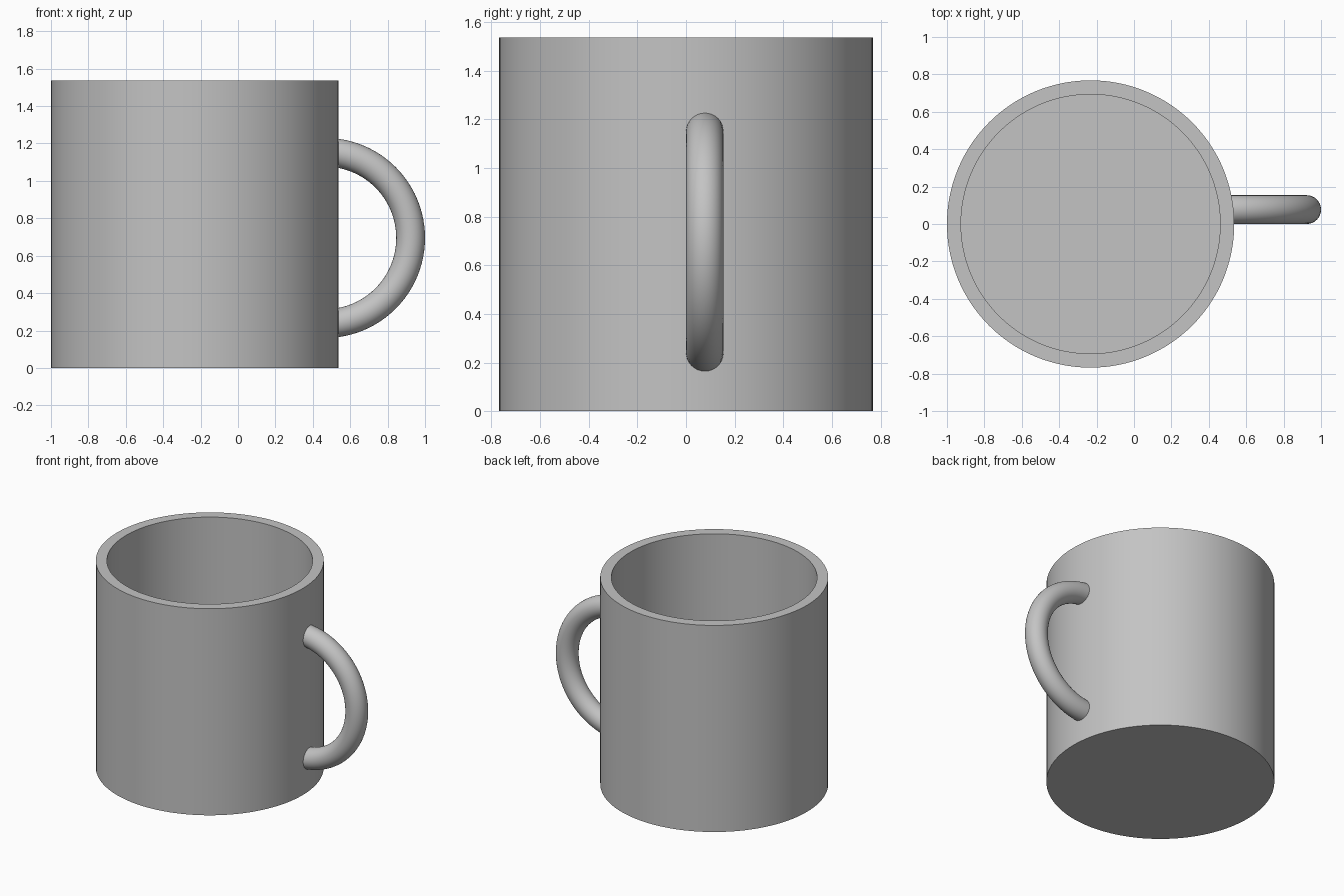
import bpy
import math
from mathutils import Matrix, Vector

cube = bpy.data.objects.get("Cube")
if cube:
    bpy.data.objects.remove(cube, do_unlink=True)

# Dimensions
CENTRE_X = -0.232
RADIUS, INNER_RADIUS = 0.768, 0.693
HEIGHT, FLOOR = 1.536, 0.077
TUBE, BEND = 0.077, 0.458
HANDLE_CENTRE = Vector((0.465, 0.077, 0.695))

grey = bpy.data.materials.new("plain grey")
grey.use_nodes = True
colour = (0.55, 0.55, 0.55, 1)
grey.diffuse_color = colour
grey.node_tree.nodes["Principled BSDF"].inputs["Base Color"].default_value = colour


def make_object(name, verts, faces):
    mesh = bpy.data.meshes.new(name)
    mesh.from_pydata(verts, [], faces)
    mesh.materials.append(grey)
    obj = bpy.data.objects.new(name, mesh)
    bpy.context.collection.objects.link(obj)
    bpy.ops.object.select_all(action="DESELECT")
    obj.select_set(True)
    bpy.context.view_layer.objects.active = obj
    bpy.ops.object.shade_smooth_by_angle(angle=math.radians(30))
    return obj


def skin(rings):
    """Join equal rings of points with quads and cap both ends."""
    n = len(rings[0])
    verts = [p for ring in rings for p in ring]
    faces = [(r * n + i, r * n + (i + 1) % n,
              (r + 1) * n + (i + 1) % n, (r + 1) * n + i)
             for r in range(len(rings) - 1) for i in range(n)]
    last = (len(rings) - 1) * n
    faces.append(tuple(reversed(range(n))))
    faces.append(tuple(range(last, last + n)))
    return verts, faces


def circle(radius, count):
    return [(radius * math.cos(math.tau * i / count),
             radius * math.sin(math.tau * i / count)) for i in range(count)]


# Cup: outer wall, flat rim, inner wall and floor
profile = [(RADIUS, 0), (RADIUS, HEIGHT), (INNER_RADIUS, HEIGHT), (INNER_RADIUS, FLOOR)]
make_object("cup_body", *skin([[(CENTRE_X + x, y, z) for x, y in circle(r, 128)]
                               for r, z in profile]))

# Handle: round tube swept through a half turn, its ends sunk into the wall
STEPS = 48
rings = []
for s in range(STEPS + 1):
    turn = Matrix.Rotation(math.pi * s / STEPS, 3, "Y")
    rings.append([HANDLE_CENTRE + turn @ Vector((0, y, BEND + z))
                  for y, z in circle(TUBE, 32)])
make_object("handle", *skin(rings))
